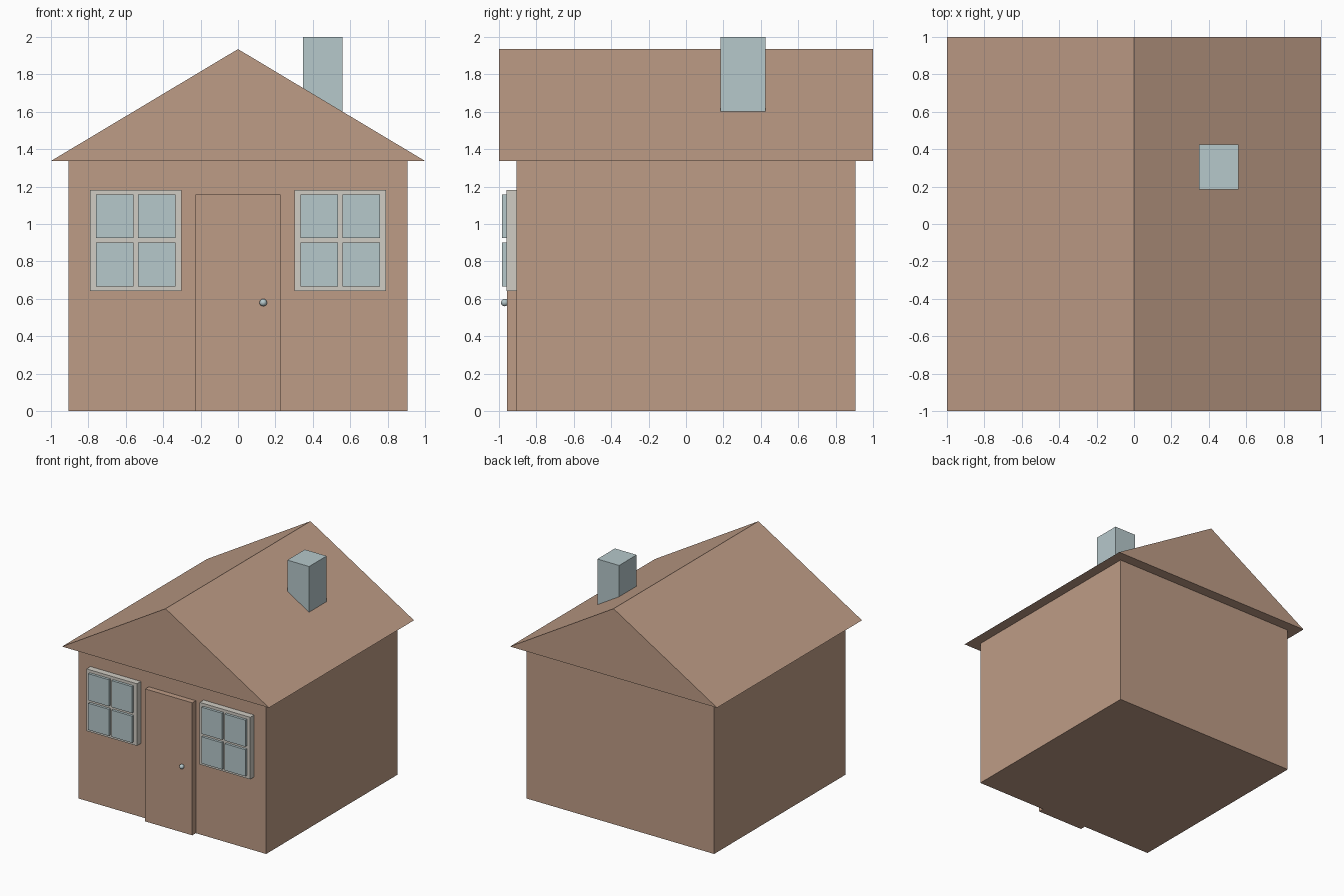
import bpy, bmesh

if "Cube" in bpy.data.objects:
    bpy.data.objects.remove(bpy.data.objects["Cube"])


def material(name, rgb):
    m = bpy.data.materials.new(name)
    m.diffuse_color = (*rgb, 1)
    m.use_nodes = True
    m.node_tree.nodes["Principled BSDF"].inputs["Base Color"].default_value = m.diffuse_color
    return m


BROWN = material("warm_brown", (0.515, 0.332, 0.238))
GLASS = material("pale_blue_grey", (0.468, 0.578, 0.597))
FRAME = material("light_stone", (0.631, 0.604, 0.546))


def finish(bm, name, mat):
    bmesh.ops.recalc_face_normals(bm, faces=bm.faces)
    mesh = bpy.data.meshes.new(name)
    bm.to_mesh(mesh)
    bm.free()
    mesh.materials.append(mat)
    obj = bpy.data.objects.new(name, mesh)
    bpy.context.collection.objects.link(obj)
    return obj


def prism(name, profile, y0, y1, mat):
    """Extrude an (x, z) profile along y."""
    bm = bmesh.new()
    face = bm.faces.new([bm.verts.new((x, y0, z)) for x, z in profile])
    ext = bmesh.ops.extrude_face_region(bm, geom=[face], use_keep_orig=True)
    moved = [v for v in ext["geom"] if isinstance(v, bmesh.types.BMVert)]
    bmesh.ops.translate(bm, verts=moved, vec=(0, y1 - y0, 0))
    return finish(bm, name, mat)


def box(name, x, y, z, mat):
    profile = [(x[0], z[0]), (x[1], z[0]), (x[1], z[1]), (x[0], z[1])]
    return prism(name, profile, y[0], y[1], mat)


# House body and gabled roof
box("walls", (-0.907, 0.907), (-0.907, 0.907), (0, 1.337), BROWN)
prism("roof", [(-1, 1.337), (1, 1.337), (0, 1.935)], -1, 1, BROWN)

# Chimney rising out of the right slope
box("chimney", (0.348, 0.558), (0.184, 0.426), (1.59, 2.0), GLASS)

# Door with round knob
box("door", (-0.227, 0.227), (-0.956, -0.9), (0, 1.157), BROWN)
bm = bmesh.new()
bmesh.ops.create_uvsphere(bm, u_segments=16, v_segments=10, radius=0.02)
knob = finish(bm, "door_knob", GLASS)
knob.location = (0.135, -0.969, 0.58)
for p in knob.data.polygons:
    p.use_smooth = True

# Two windows: a frame block with four raised panes each
for side, cx in (("left", -0.547), ("right", 0.547)):
    box(f"{side}_window_frame", (cx - 0.244, cx + 0.244), (-0.961, -0.9),
        (0.641, 1.183), FRAME)
    for col, (x0, x1) in enumerate(((-0.212, -0.013), (0.013, 0.212))):
        for row, z in enumerate(((0.667, 0.9), (0.926, 1.158))):
            box(f"{side}_window_pane_{col}_{row}", (cx + x0, cx + x1),
                (-0.983, -0.955), z, GLASS)
